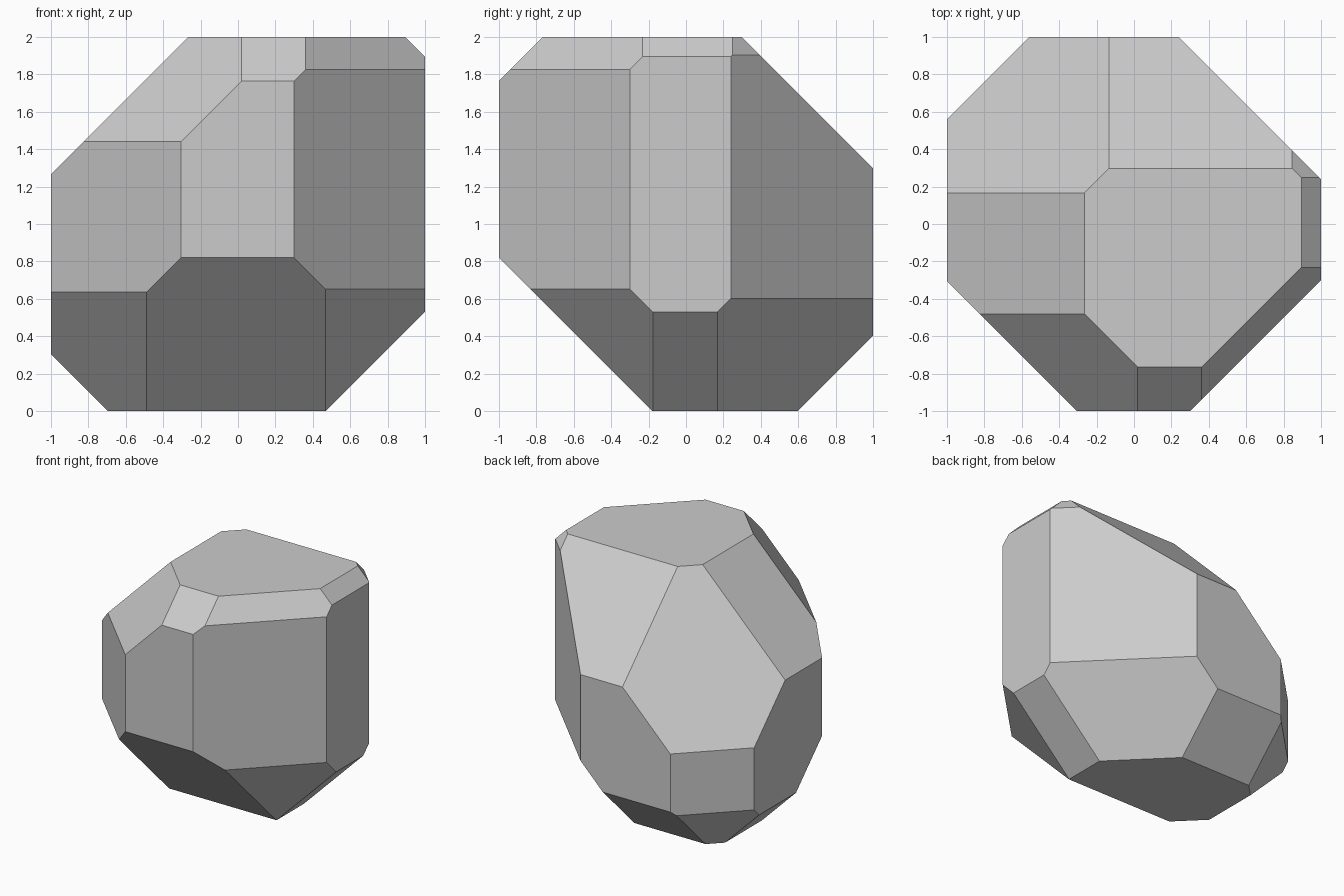
import bpy
import bmesh
from mathutils import Vector

if "Cube" in bpy.data.objects:
    bpy.data.objects.remove(bpy.data.objects["Cube"])

# Facet cuts: outward direction -> limit of dot(direction, point)
EDGE_CUTS = {
    (-1, 0, 1): 2.265, (1, 0, 1): 2.895, (1, 0, -1): 0.47, (-1, 0, -1): 0.695,
    (0, -1, 1): 2.765, (0, 1, 1): 2.297, (0, 1, -1): 0.597, (0, -1, -1): 0.18,
    (-1, 1, 0): 1.56, (1, 1, 0): 1.24, (1, -1, 0): 1.30, (-1, -1, 0): 1.305,
}
CORNER_CUTS = {
    (-1, -1, 1): 2.745, (1, -1, 1): 3.127, (-1, 1, 1): 2.431, (1, 1, 1): 3.143,
    (-1, -1, -1): 0.668, (1, -1, -1): 0.647, (1, 1, -1): 0.638, (-1, 1, -1): 1.19,
}


def slice_off(bm, direction, limit):
    """Cut away everything beyond the plane and cap the opening."""
    n = Vector(direction)
    cut = bmesh.ops.bisect_plane(
        bm, geom=bm.verts[:] + bm.edges[:] + bm.faces[:], dist=1e-5,
        plane_co=n * (limit / n.length_squared), plane_no=n, clear_outer=True)
    rim = [e for e in cut["geom_cut"]
           if isinstance(e, bmesh.types.BMEdge) and e.is_boundary]
    if rim:
        bmesh.ops.edgeloop_fill(bm, edges=rim)


# Stone: a 2-unit cube with its edges, then its corners, planed off
bm = bmesh.new()
bmesh.ops.create_cube(bm, size=2)
bmesh.ops.translate(bm, verts=bm.verts, vec=(0, 0, 1))
for cuts in (EDGE_CUTS, CORNER_CUTS):
    for direction, limit in cuts.items():
        slice_off(bm, direction, limit)
bmesh.ops.recalc_face_normals(bm, faces=bm.faces)

mesh = bpy.data.meshes.new("faceted_stone")
bm.to_mesh(mesh)
bm.free()
stone = bpy.data.objects.new("faceted_stone", mesh)
bpy.context.collection.objects.link(stone)
